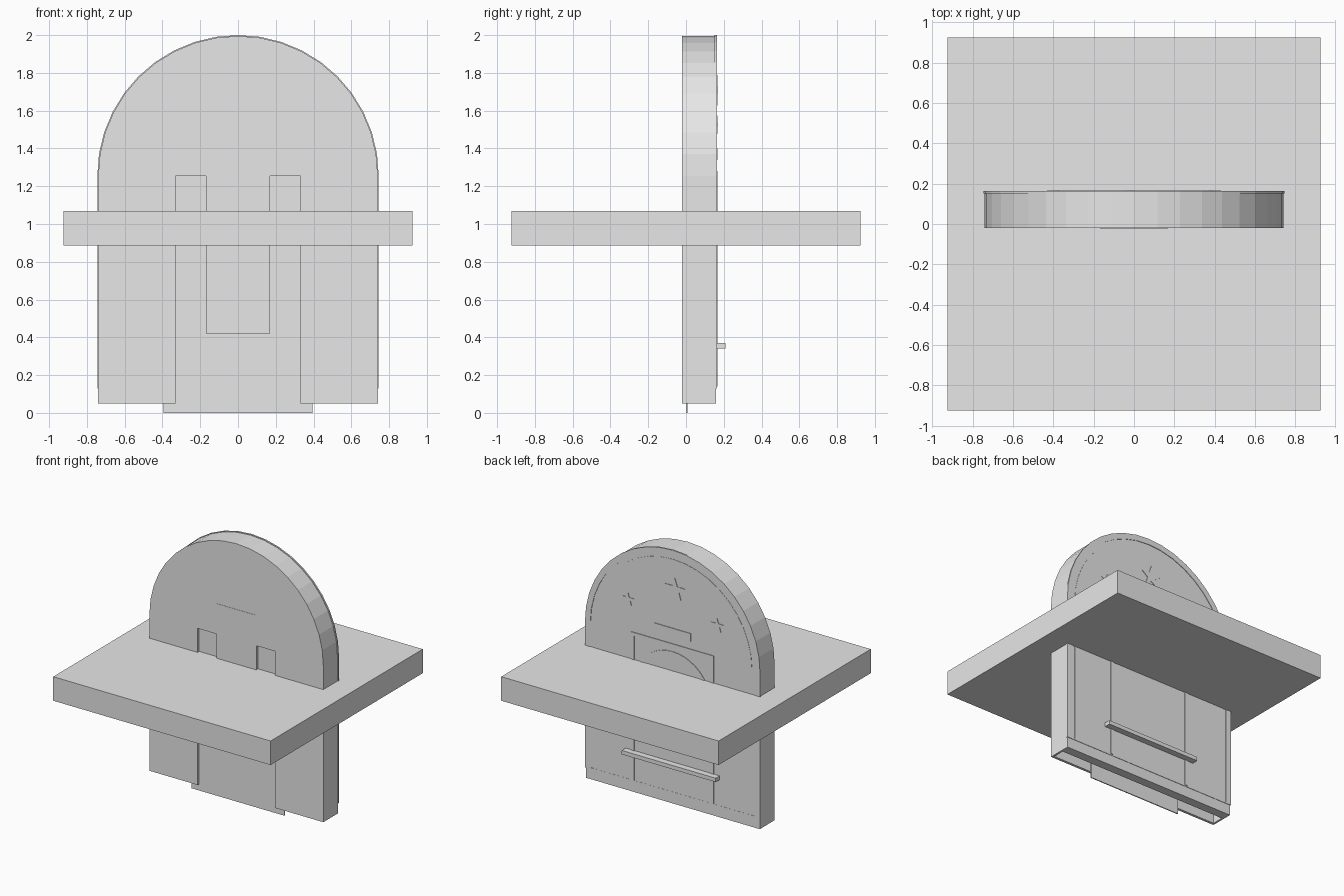
import bpy, bmesh
from math import sin, cos, pi

old = bpy.data.objects.get("Cube")
if old:
    bpy.data.objects.remove(old, do_unlink=True)

grey = bpy.data.materials.new("plain_grey")
grey.use_nodes = True
grey.diffuse_color = (0.8, 0.8, 0.8, 1)
grey.node_tree.nodes["Principled BSDF"].inputs["Base Color"].default_value = (0.8, 0.8, 0.8, 1)

SPRING = 1.255   # height where the arch curve begins
BASE = 0.05
BACK = 0.16


def prism(name, outline, y0, y1):
    """Extrude an x-z outline from y0 to y1."""
    bm = bmesh.new()
    face = bm.faces.new([bm.verts.new((x, y0, z)) for x, z in outline])
    ext = bmesh.ops.extrude_face_region(bm, geom=[face])
    moved = [v for v in ext["geom"] if isinstance(v, bmesh.types.BMVert)]
    bmesh.ops.translate(bm, verts=moved, vec=(0, y1 - y0, 0))
    bmesh.ops.recalc_face_normals(bm, faces=bm.faces)
    mesh = bpy.data.meshes.new(name)
    bm.to_mesh(mesh)
    bm.free()
    mesh.materials.append(grey)
    obj = bpy.data.objects.new(name, mesh)
    bpy.context.collection.objects.link(obj)
    return obj


def box(name, x0, x1, y0, y1, z0, z1):
    return prism(name, [(x0, z0), (x1, z0), (x1, z1), (x0, z1)], y0, y1)


def arch(r, bottom, spring=SPRING, steps=20):
    """Outline from the left foot over the curve to the right foot."""
    arc = [(-r * cos(pi * i / steps), spring + r * sin(pi * i / steps)) for i in range(steps + 1)]
    feet = [] if bottom == spring else [(-r, bottom)]
    return feet + arc + [(-x, z) for x, z in feet]


def band(name, r_out, r_in, bottom, y0, y1, spring=SPRING):
    return prism(name, arch(r_out, bottom, spring) + arch(r_in, bottom, spring)[::-1], y0, y1)


def star(name, x, z, r):
    pts = []
    for i in range(10):
        rad = r if i % 2 == 0 else r * 0.4
        pts.append((x + rad * sin(pi * i / 5), z + rad * cos(pi * i / 5)))
    prism(name, pts, BACK, BACK + 0.006)


# Square table plate
box("square_plate", -0.925, 0.925, -0.925, 0.925, 0.885, 1.07)

# Arched body: back wall, hollow rim and notched front wall
prism("back_wall", arch(0.74, BASE), 0.09, BACK)
band("rim_wall", 0.74, 0.725, BASE, 0.0, 0.09)
notch = [(0.33, BASE), (0.33, SPRING), (0.17, SPRING), (0.17, 0.42)]
prism("front_wall", arch(0.74, BASE) + notch + [(-x, z) for x, z in notch[::-1]], -0.02, 0.0)
box("front_centre_panel", -0.168, 0.168, -0.022, -0.01, 0.42, 1.49)

# Thin sheet behind the front notch
box("inner_sheet", -0.395, 0.395, 0.0, 0.008, 0.0, 1.3)

# Raised trim on the back
band("outer_trim", 0.745, 0.70, 0.13, 0.152, BACK + 0.004)
prism("back_panel", arch(0.675, 0.13), 0.15, BACK + 0.002)
box("lower_trim", -0.74, 0.74, 0.15, BACK + 0.003, 0.13, 0.14)

# Back door frame, arched window trim, sign and ledge
for side in (-1, 1):
    xs = sorted((side * 0.325, side * 0.35))
    box("door_post", xs[0], xs[1], 0.15, BACK + 0.007, 0.14, 1.255)
box("door_lintel", -0.35, 0.35, 0.15, BACK + 0.007, 1.255, 1.28)
band("window_trim", 0.33, 0.30, 0.89, 0.15, BACK + 0.006, spring=0.89)
box("sign_plate", -0.155, 0.155, 0.15, BACK + 0.007, 1.34, 1.40)
box("back_ledge", -0.40, 0.40, 0.15, 0.21, 0.34, 0.37)

# Stars
star("top_star", -0.02, 1.70, 0.09)
for x in (-0.38, 0.38):
    star("side_star", x, 1.52, 0.055)
